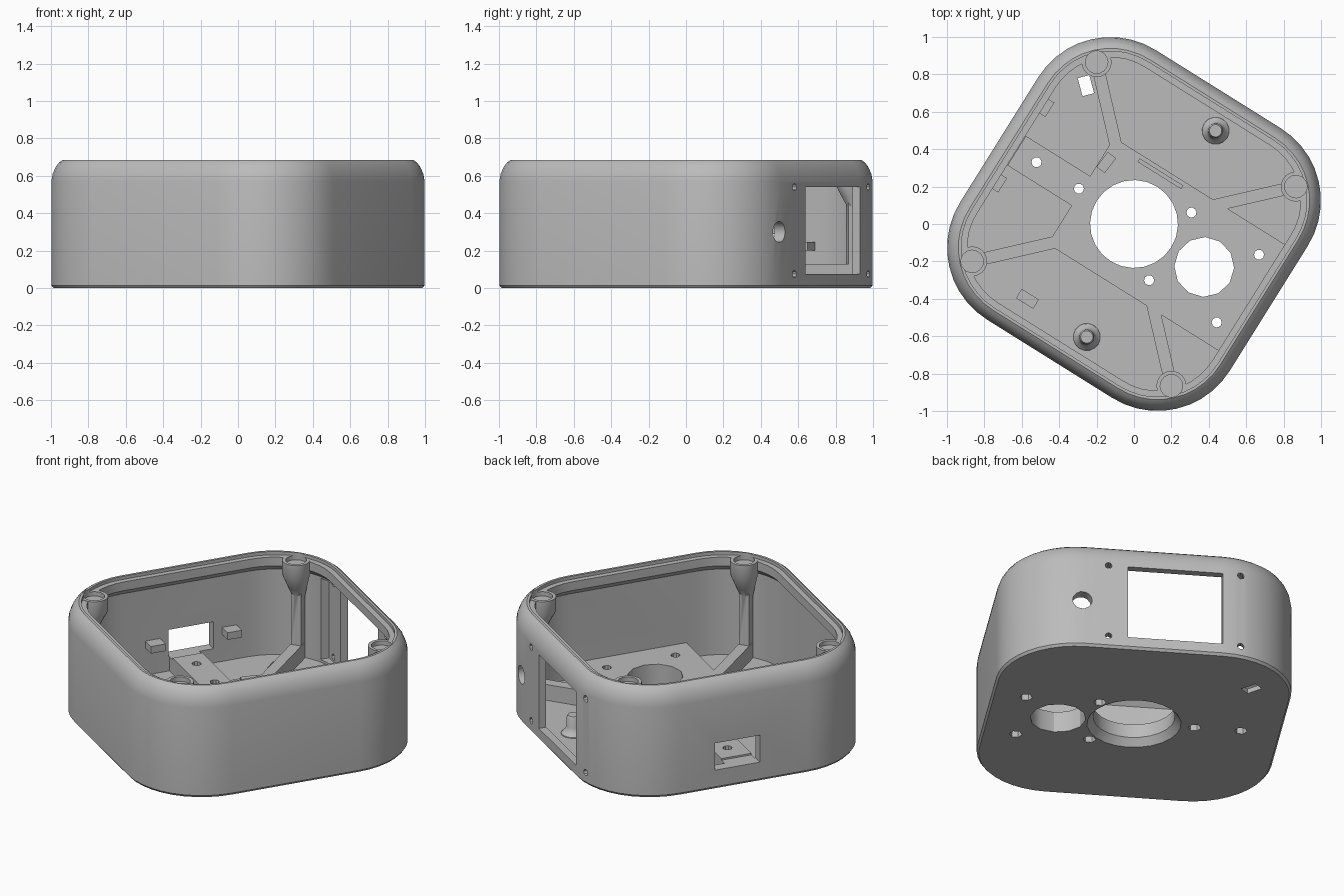
import bpy, bmesh, math
from mathutils import Matrix, Vector

if "Cube" in bpy.data.objects:
    bpy.data.objects.remove(bpy.data.objects["Cube"])

TURN = Matrix.Rotation(math.radians(-32), 4, 'Z')   # the whole box stands turned
CORE = 0.395                                        # corner arc centre, half side minus radius

grey = bpy.data.materials.new("light_grey")
grey.diffuse_color = (0.5, 0.5, 0.5, 1)
grey.use_nodes = True
grey.node_tree.nodes["Principled BSDF"].inputs["Base Color"].default_value = grey.diffuse_color


def finish(name, bm):
    bmesh.ops.recalc_face_normals(bm, faces=bm.faces)
    me = bpy.data.meshes.new(name)
    bm.to_mesh(me)
    bm.free()
    me.materials.append(grey)
    ob = bpy.data.objects.new(name, me)
    bpy.context.collection.objects.link(ob)
    return ob


def loft(name, rings):
    """Closed solid through a list of rings with equal point counts."""
    bm = bmesh.new()
    loops = [[bm.verts.new(p) for p in ring] for ring in rings]
    n = len(loops[0])
    for a, b in zip(loops, loops[1:]):
        for i in range(n):
            bm.faces.new((a[i], a[(i + 1) % n], b[(i + 1) % n], b[i]))
    bm.faces.new(loops[0])
    bm.faces.new(loops[-1])
    return finish(name, bm)


def rounded_square(half, z, seg=10):
    pts = []
    for q in range(4):
        cx, cy = Matrix.Rotation(q * math.pi / 2, 2) @ Vector((CORE, CORE))
        for i in range(seg + 1):
            a = (q + i / seg) * math.pi / 2
            r = half - CORE
            pts.append((cx + r * math.cos(a), cy + r * math.sin(a), z))
    return pts


def circle(x, y, r, z, n):
    return [(x + r * math.cos(2 * math.pi * i / n), y + r * math.sin(2 * math.pi * i / n), z)
            for i in range(n)]


def turned(name, x, y, profile, n=16):
    """Round part from (radius, z) steps."""
    return loft(name, [circle(x, y, r, z, n) for r, z in profile])


def box(name, x0, x1, y0, y1, z0, z1, angle=0):
    """Box given by its limits, turned about its own centre."""
    bm = bmesh.new()
    bmesh.ops.create_cube(bm, size=1)
    bm.transform(Matrix.Translation(((x0 + x1) / 2, (y0 + y1) / 2, (z0 + z1) / 2))
                 @ Matrix.Rotation(math.radians(angle), 4, 'Z')
                 @ Matrix.Diagonal((x1 - x0, y1 - y0, z1 - z0, 1)))
    return finish(name, bm)


def wall_drill(name, x, z, r, n=12):
    """Cylinder through the panel wall."""
    return loft(name, [[(x + px, y, z + pz) for px, pz, _ in circle(0, 0, r, 0, n)]
                       for y in (0.7, 1.0)])


# Shell: outside up, over the rim with its lid step, and down the inside
steps = [(0.838, 0), (0.85, 0.015), (0.85, 0.57), (0.843, 0.61), (0.828, 0.645), (0.81, 0.67),
         (0.79, 0.685), (0.775, 0.685), (0.775, 0.665), (0.742, 0.665), (0.742, 0.61),
         (0.785, 0.57), (0.785, 0.03)]
shell = loft("box_shell", [rounded_square(h, z) for h, z in steps])

adds, cuts = [], []

# Raised floor platform with a tongue towards the small port
adds.append(box("platform", -0.335, 0.81, -0.335, 0.335, 0.01, 0.13))
adds.append(box("platform_tongue", -0.81, -0.3, -0.093, 0.093, 0.01, 0.1301))

# Corner ribs, pillars and lid bosses with shallow pockets
for k in range(4):
    a = math.radians(45 + 90 * k)
    c, s = math.cos(a), math.sin(a)
    spin = Matrix.Rotation(a, 4, 'Z')
    rib = box("corner_rib", 0.40, 0.965, -0.033, 0.033, 0.012, 0.1295)
    pillar = box("corner_pillar", 0.885, 0.97, -0.03, 0.03, 0.015, 0.5)
    for ob in (rib, pillar):
        ob.data.transform(spin)
    boss = loft("lid_boss", [circle(0.935 * c, 0.935 * s, 0.03, 0.40, 20),
                             circle(0.91 * c, 0.91 * s, 0.055, 0.49, 20),
                             circle(0.888 * c, 0.888 * s, 0.08, 0.58, 20),
                             circle(0.888 * c, 0.888 * s, 0.08, 0.667, 20)])
    adds += [rib, pillar, boss]
    cuts.append(turned("boss_pocket", 0.888 * c, 0.888 * s, [(0.06, 0.64), (0.06, 0.75)], 20))

# Flared floor posts
for y in (0.654, -0.646):
    adds.append(turned("floor_post", 0.106, y,
                       [(0.075, 0.02), (0.072, 0.035), (0.05, 0.055), (0.042, 0.08),
                        (0.04, 0.135), (0.033, 0.148)]))

# Port blocks, guide rib and small pads
for y in (0.279, -0.197):
    adds.append(box("port_block", -0.81, -0.705, y - 0.045, y + 0.045, 0.20, 0.245))
adds.append(box("guide_rib", -0.16, 0.115, 0.292, 0.314, 0.1, 0.17))
adds.append(box("platform_pad", -0.35, -0.25, 0.172, 0.228, 0.1, 0.14, 85))
adds.append(box("floor_pad", -0.325, -0.217, -0.67, -0.612, 0.02, 0.04))

# Thinned panel, large window, screw holes and round cable hole
cuts.append(box("panel_recess", -0.56, 0.33, 0.75, 0.805, 0.045, 0.56))
cuts.append(box("window_cut", -0.394, 0.153, 0.75, 1.0, 0.075, 0.54))
for x in (-0.5, 0.266):
    for z in (0.075, 0.54):
        cuts.append(wall_drill("screw_cut", x, z, 0.02, 8))
cuts.append(wall_drill("cable_cut", 0.417, 0.30, 0.056, 14))

# Small port on the neighbouring wall
cuts.append(box("port_cut", -1.0, -0.74, -0.1, 0.18, 0.12, 0.29))

# Floor openings
cuts.append(turned("centre_cut", 0, 0, [(0.275, -0.05), (0.27, 0.0), (0.235, 0.045), (0.235, 0.3)], 24))
cuts.append(turned("side_cut", 0.44, 0.004, [(0.16, -0.05), (0.16, 0.3)], 12))
for x, y in ((-0.617, 0.004), (-0.35, 0.004), (0.228, 0.215), (0.228, -0.212),
             (0.654, 0.215), (0.654, -0.212)):
    cuts.append(turned("nut_cut", x, y, [(0.037, -0.05), (0.037, 0.05)], 6))
    cuts.append(turned("bolt_cut", x, y, [(0.027, -0.06), (0.027, 0.3)], 10))
cuts.append(box("cord_cut", -0.66, -0.56, 0.459, 0.523, -0.05, 0.1, -43))

# Join the parts, then cut the openings
for helpers, op in ((adds, 'UNION'), (cuts, 'DIFFERENCE')):
    for ob in helpers:
        mod = shell.modifiers.new(ob.name, 'BOOLEAN')
        mod.operation, mod.solver, mod.object = op, 'EXACT', ob
bpy.context.view_layer.update()
result = bpy.data.meshes.new_from_object(
    shell.evaluated_get(bpy.context.evaluated_depsgraph_get()))
shell.modifiers.clear()
shell.data = result
for ob in adds + cuts:
    bpy.data.objects.remove(ob)

result.transform(TURN)
result.materials.clear()
result.materials.append(grey)
result.polygons.foreach_set("material_index", [0] * len(result.polygons))
bpy.ops.object.select_all(action='DESELECT')
shell.select_set(True)
bpy.context.view_layer.objects.active = shell
bpy.ops.object.shade_smooth_by_angle(angle=math.radians(30))
